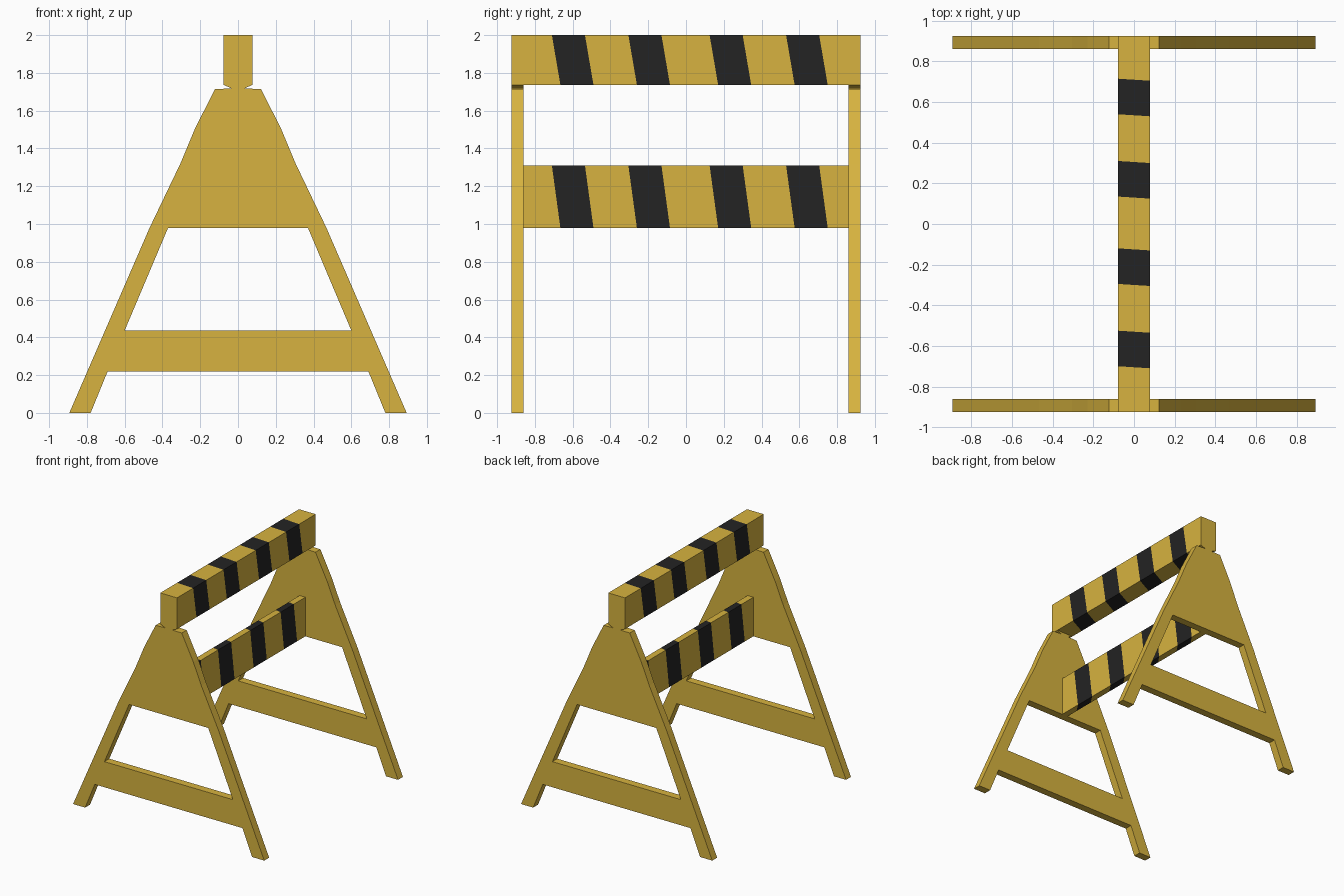
import bpy, bmesh

if "Cube" in bpy.data.objects:
    bpy.data.objects.remove(bpy.data.objects["Cube"])


def material(name, rgb):
    m = bpy.data.materials.new(name)
    m.diffuse_color = (*rgb, 1)
    m.use_nodes = True
    m.node_tree.nodes["Principled BSDF"].inputs["Base Color"].default_value = m.diffuse_color
    return m


YELLOW = material("safety yellow", (0.68, 0.45, 0.05))
BLACK = material("stripe black", (0.017, 0.017, 0.017))


def finish(bm, name, mats):
    bmesh.ops.recalc_face_normals(bm, faces=bm.faces[:])
    me = bpy.data.meshes.new(name)
    bm.to_mesh(me)
    bm.free()
    for m in mats:
        me.materials.append(m)
    ob = bpy.data.objects.new(name, me)
    bpy.context.collection.objects.link(ob)
    return ob


# A-shaped end frames: half outline mirrored, with a trapezoid opening
HALF = [(0.69, 0.22), (0.78, 0), (0.893, 0), (0.468, 0.98), (0.305, 1.32),
        (0.23, 1.5), (0.122, 1.715), (0.032, 1.717), (0.078, 1.737)]
HOLE = [(-0.60, 0.436), (0.60, 0.436), (0.37, 0.98), (-0.37, 0.98)]


def end_frame(name, y0, y1):
    bm = bmesh.new()
    outline = HALF + [(-x, z) for x, z in reversed(HALF)]
    edges = []
    for loop in (outline, HOLE):
        vs = [bm.verts.new((x, y0, z)) for x, z in loop]
        edges += [bm.edges.new((vs[i - 1], vs[i])) for i in range(len(vs))]
    bmesh.ops.triangle_fill(bm, use_beauty=True, use_dissolve=False, edges=edges)
    ext = bmesh.ops.extrude_face_region(bm, geom=bm.faces[:], use_keep_orig=True)
    moved = [v for v in ext["geom"] if isinstance(v, bmesh.types.BMVert)]
    bmesh.ops.translate(bm, verts=moved, vec=(0, y1 - y0, 0))
    return finish(bm, name, [YELLOW])


end_frame("front_frame", -0.925, -0.86)
end_frame("back_frame", 0.86, 0.925)

# Striped bars: rings along y, slanted at each stripe border so stripes wrap round
BORDERS = [-0.71, -0.535, -0.305, -0.13, 0.125, 0.30, 0.53, 0.705]


def striped_bar(name, hx, hy, z0, z1):
    bm = bmesh.new()
    corners = [(hx, z1, 0.0), (-hx, z1, 0.01), (-hx, z0, -0.035), (hx, z0, 0.045)]
    rings = []
    for y in [-hy] + BORDERS + [hy]:
        slant = 0 if abs(y) == hy else 1
        rings.append([bm.verts.new((x, y + slant * s, z)) for x, z, s in corners])
    for i in range(len(rings) - 1):
        a, b = rings[i], rings[i + 1]
        for k in range(4):
            n = (k + 1) % 4
            f = bm.faces.new((a[k], a[n], b[n], b[k]))
            f.material_index = i % 2
    bm.faces.new(rings[0])
    bm.faces.new(rings[-1])
    return finish(bm, name, [YELLOW, BLACK])


striped_bar("top_beam", 0.078, 0.925, 1.737, 2.0)
striped_bar("lower_board", 0.027, 0.86, 0.98, 1.31)
